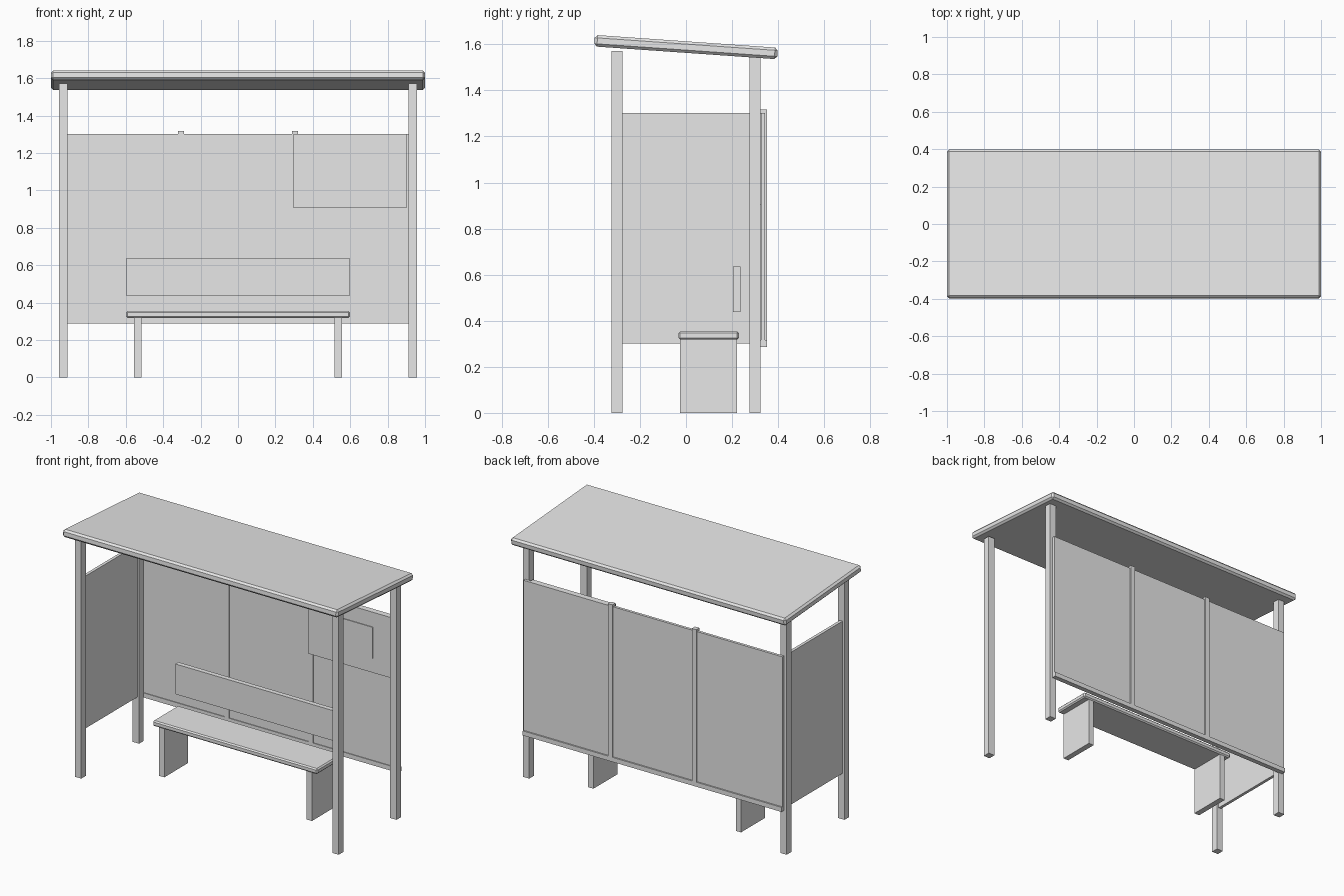
import bpy
import math

if "Cube" in bpy.data.objects:
    bpy.data.objects.remove(bpy.data.objects["Cube"])

grey = bpy.data.materials.new("light_grey")
grey.diffuse_color = (0.8, 0.8, 0.8, 1.0)
grey.use_nodes = True
grey.node_tree.nodes["Principled BSDF"].inputs["Base Color"].default_value = grey.diffuse_color


def box(name, x, y, z, bevel=0.0):
    """Box from (min, max) ranges on each axis, with an optional chamfer."""
    bpy.ops.mesh.primitive_cube_add(size=1, location=[(a + b) / 2 for a, b in (x, y, z)])
    ob = bpy.context.object
    ob.name = name
    size = [b - a for a, b in (x, y, z)]
    for v in ob.data.vertices:
        v.co = [c * s for c, s in zip(v.co, size)]
    ob.data.materials.append(grey)
    if bevel:
        mod = ob.modifiers.new("chamfer", "BEVEL")
        mod.width = bevel
        mod.segments = 1
    return ob


# Sloping roof slab
roof = box("roof", (-1, 1), (-0.398, 0.398), (1.563, 1.613), 0.012)
roof.rotation_euler.x = -math.radians(4)

# Four corner posts
for sx, side in ((-1, "left"), (1, "right")):
    for sy, end in ((-1, "front"), (1, "back")):
        cx, cy = sx * 0.935, sy * 0.3
        box(f"{end}_{side}_post", (cx - 0.023, cx + 0.023),
            (cy - 0.024, cy + 0.024), (0, 1.57))

# Back wall with bottom rail and two mullions
box("back_panel", (-0.94, 0.94), (0.325, 0.343), (0.30, 1.302))
box("back_bottom_rail", (-0.94, 0.94), (0.32, 0.352), (0.287, 0.317))
for cx, side in ((-0.305, "left"), (0.305, "right")):
    box(f"{side}_mullion", (cx - 0.016, cx + 0.016), (0.32, 0.352), (0.287, 1.318))

# Wall on the left side only
box("left_side_panel", (-0.945, -0.925), (-0.3, 0.3), (0.302, 1.302))

# Notice board with a thin plate in its middle
box("notice_board", (0.297, 0.90), (0.303, 0.326), (0.905, 1.302))
box("notice_plate", (0.43, 0.77), (0.298, 0.304), (1.0, 1.205))

# Bench
box("bench_seat", (-0.598, 0.598), (-0.033, 0.23), (0.318, 0.354), 0.008)
box("bench_backrest", (-0.598, 0.598), (0.204, 0.236), (0.437, 0.635))
for sx, side in ((-1, "left"), (1, "right")):
    cx = sx * 0.536
    box(f"{side}_bench_leg", (cx - 0.019, cx + 0.019), (-0.026, 0.222), (0, 0.32))
